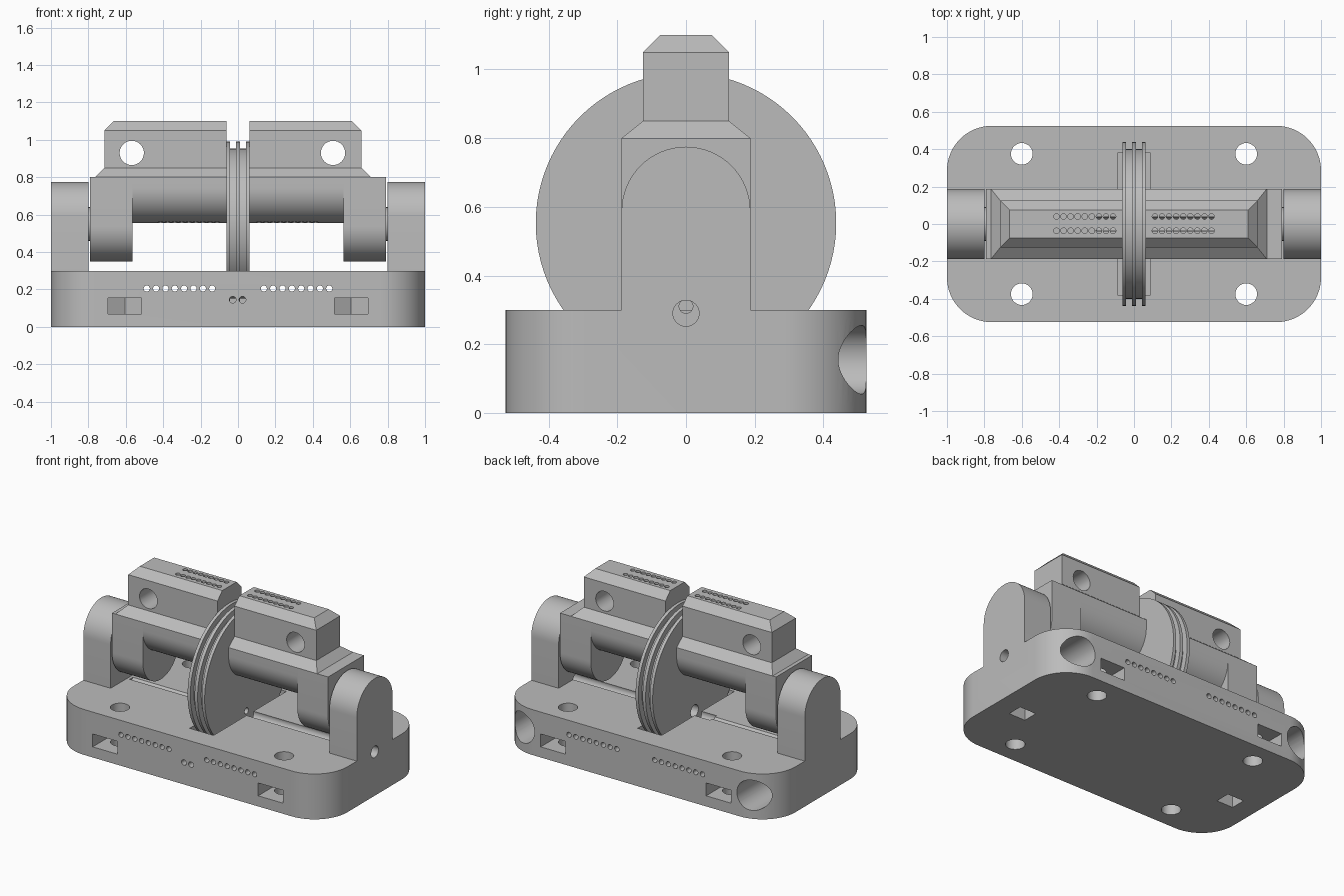
import bpy, bmesh
from math import pi, sin, cos, sqrt
from mathutils import Matrix, Vector

if "Cube" in bpy.data.objects:
    bpy.data.objects.remove(bpy.data.objects["Cube"])

grey = bpy.data.materials.new("plain grey")
grey.use_nodes = True
grey.diffuse_color = (0.5, 0.5, 0.5, 1)
grey.node_tree.nodes["Principled BSDF"].inputs["Base Color"].default_value = (0.5, 0.5, 0.5, 1)


def finish(name, bm):
    bmesh.ops.recalc_face_normals(bm, faces=bm.faces)
    mesh = bpy.data.meshes.new(name)
    bm.to_mesh(mesh)
    bm.free()
    mesh.materials.append(grey)
    obj = bpy.data.objects.new(name, mesh)
    bpy.context.collection.objects.link(obj)
    return obj


def loft(bm, sections):
    """Skin closed loops that share a point count and cap both ends."""
    rings = [[bm.verts.new(p) for p in s] for s in sections]
    for a, b in zip(rings, rings[1:]):
        for i in range(len(a)):
            j = (i + 1) % len(a)
            bm.faces.new((a[i], a[j], b[j], b[i]))
    bm.faces.new(rings[0])
    bm.faces.new(rings[-1])


def rect(x0, x1, hy, z):
    return [(x0, -hy, z), (x1, -hy, z), (x1, hy, z), (x0, hy, z)]


def arch(bm, x0, x1, centre, flat, r=0.1875, n=32):
    """Slab along x: a half circle at centre joined to a flat edge."""
    s = 1 if centre > flat else -1
    pts = [(r, flat)] + [(r * cos(pi * i / n), centre + s * r * sin(pi * i / n))
                         for i in range(n + 1)] + [(-r, flat)]
    loft(bm, [[(x, y, z) for y, z in pts] for x in (x0, x1)])


def rod(bm, start, end, r, n=32):
    """Cylinder between two points."""
    a, b = Vector(start), Vector(end)
    turn = (b - a).to_track_quat('Z', 'Y').to_matrix().to_4x4()
    bmesh.ops.create_cone(bm, cap_ends=True, segments=n, radius1=r, radius2=r,
                          depth=(b - a).length,
                          matrix=Matrix.Translation((a + b) / 2) @ turn)


def build(name, fn, *args):
    bm = bmesh.new()
    fn(bm, *args)
    return finish(name, bm)


def combine(target, tool, operation='DIFFERENCE', keep=False):
    """Bake one boolean into the target."""
    mod = target.modifiers.new("boolean", 'BOOLEAN')
    mod.operation, mod.solver, mod.object = operation, 'EXACT', tool
    bpy.context.view_layer.update()
    graph = bpy.context.evaluated_depsgraph_get()
    mesh = bpy.data.meshes.new_from_object(target.evaluated_get(graph))
    target.modifiers.clear()
    target.data = mesh
    if not keep:
        bpy.data.objects.remove(tool)


def each(fn, items):
    def run(bm):
        for item in items:
            fn(bm, *item)
    return run


SIDES = (-1, 1)

# Rounded base plate with its two arched posts
R, HX, HY = 0.24, 1.0, 0.525
outline = []
for q, (sx, sy) in enumerate(((1, 1), (-1, 1), (-1, -1), (1, -1))):
    for i in range(17):
        a = (q + i / 16) * pi / 2
        outline.append((sx * (HX - R) + R * cos(a), sy * (HY - R) + R * sin(a)))
base = build("base", loft, [[(x, y, z) for x, y in outline] for z in (0, 0.3)])
combine(base, build("posts", each(arch, [(s * 0.8, s * 1.0, 0.5875, 0.2) for s in SIDES])), 'UNION')

# Wheel well
combine(base, build("well_cutter", loft, [rect(-0.0875, 0.0875, 0.38, z) for z in (0.09, 0.5)]))

# Vertical screw holes
combine(base, build("screw_cutter", each(rod, [
    ((sx * 0.6, sy * 0.375, -0.1), (sx * 0.6, sy * 0.375, 0.4), 0.058)
    for sx in SIDES for sy in SIDES])))


# Nut pockets with pointed inner ends
def nut_pocket(bm, sx, sy):
    w, x, y = 0.09, sx * 0.605, sy * 0.375
    side, tip = y - sy * w / sqrt(3), y - sy * 2 * w / sqrt(3)
    pts = [(x - w, sy * 0.6), (x - w, side), (x, tip), (x + w, side), (x + w, sy * 0.6)]
    loft(bm, [[(px, py, z) for px, py in pts] for z in (0.07, 0.155)])


combine(base, build("nut_cutter", each(nut_pocket, [(sx, sy) for sx in SIDES for sy in SIDES])))

# Rows of wire holes through the base, and a pair into the well
combine(base, build("wire_cutter", each(rod, [
    ((s * (0.138 + 0.05 * i), -0.6, 0.205), (s * (0.138 + 0.05 * i), 0.6, 0.205), 0.0165, 16)
    for s in SIDES for i in range(8)])))
combine(base, build("pair_cutter", each(rod, [
    ((x, -0.6, 0.145), (x, -0.2, 0.145), 0.018, 16) for x in (-0.028, 0.024)])))

# Large round sockets at the rear corners
combine(base, build("socket_cutter", each(rod, [
    ((s * 0.84, 0.1, 0.155), (s * 0.84, 0.6, 0.155), 0.1, 48) for s in SIDES])))

# Slots in the underside
combine(base, build("slot_cutter", each(loft, [
    ([[(x + s * 0.8, y - 0.07, z) for x, y, _ in rect(-0.06, 0.06, 0.05, 0)]
      for z in (-0.1, 0.2)],) for s in SIDES])))

# Lengthwise bore: narrow on the right, wide on the left and beside the well
combine(base, build("narrow_bore", rod, (-0.78, 0, 0.31), (0, 0, 0.31), 0.02))
combine(base, build("wide_bore", each(rod, [
    ((0, 0, 0.29), (1.1, 0, 0.29), 0.038), ((-0.2, 0, 0.29), (-0.06, 0, 0.29), 0.038)])))


# Grooved wheel, turned about x
def wheel_body(bm):
    big, small = 0.4375, 0.4
    edge = [(-0.0625, big), (-0.042, big), (-0.042, small), (-0.011, small), (-0.011, big)]
    edge += [(-x, r) for x, r in reversed(edge)]
    n = 96
    loft(bm, [[(x, r * cos(2 * pi * i / n), 0.5525 + r * sin(2 * pi * i / n))
               for i in range(n)] for x, r in edge])


wheel = build("wheel", wheel_body)
combine(wheel, build("wheel_bore", rod, (-0.2, 0, 0.31), (0.2, 0, 0.31), 0.02))
combine(wheel, build("wheel_counterbore", rod, (-0.2, 0, 0.31), (0, 0, 0.31), 0.04))

# Rocker: round-bottomed bar, end legs, and stub axles into the posts
bar = build("rocker_bar", arch, -0.57, 0.57, 0.7425, 0.8)
legs = [build(side + "_leg", arch, s * 0.565, s * 0.79, 0.5375, 0.8)
        for side, s in (("right", -1), ("left", 1))]
axles = [build(side + "_axle", rod, (s * 0.75, 0, 0.55), (s * 0.85, 0, 0.55), 0.09)
         for side, s in (("right", -1), ("left", 1))]


# Chamfered top blocks on either side of the wheel
def block(bm, s, outer):
    levels = ((0.8, 0.05, 0.1875), (0.85, 0, 0.125), (1.05, 0, 0.125), (1.1, -0.05, 0.075))
    loft(bm, [rect(s * 0.0625, s * (outer + out), hy, z) for z, out, hy in levels])


blocks = [build(side + "_block", block, s, outer)
          for side, s, outer in (("right", -1, 0.715), ("left", 1, 0.66))]
for obj, x in zip(blocks, (-0.568, 0.508)):
    combine(obj, build("cross_cutter", rod, (x, -0.3, 0.93), (x, 0.3, 0.93), 0.065))

# Pin holes running down through the blocks and the bar
pins = build("pin_cutter", each(rod, [
    ((s * (0.112 + 0.0378 * i), y, 0.4), (s * (0.112 + 0.0378 * i), y, 1.2), 0.015, 16)
    for s in SIDES for i in range(9) for y in (-0.036, 0.04)]))
for obj in blocks + [bar]:
    combine(obj, pins, keep=True)
bpy.data.objects.remove(pins)

# Smooth curved walls and keep the hard edges
bpy.ops.object.select_all(action='DESELECT')
for obj in [base, wheel, bar] + legs + axles + blocks:
    obj.select_set(True)
    bpy.context.view_layer.objects.active = obj
bpy.ops.object.shade_smooth_by_angle(angle=pi / 6)
